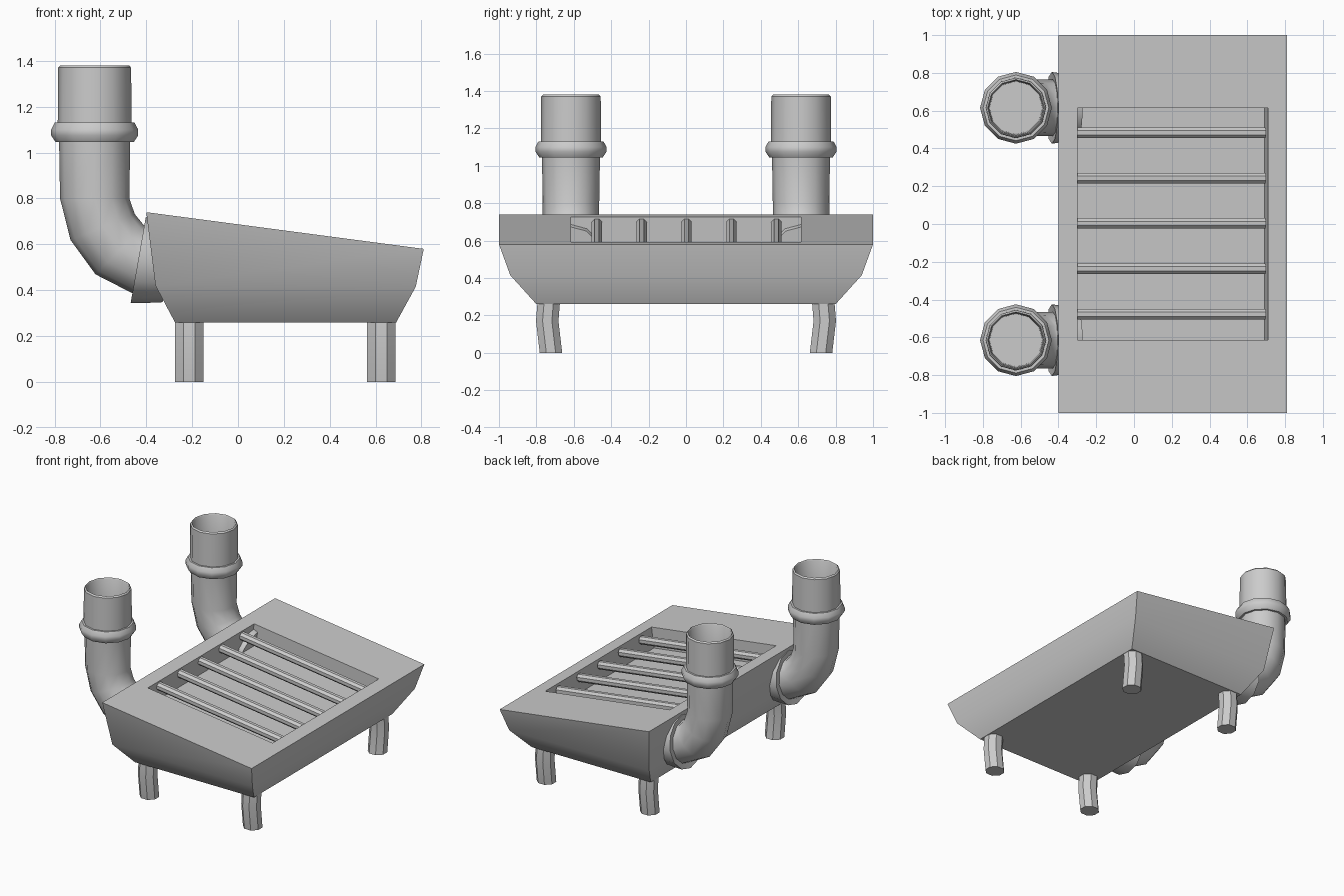
import bpy, bmesh, math
from mathutils import Vector

if "Cube" in bpy.data.objects:
    bpy.data.objects.remove(bpy.data.objects["Cube"])


def finish(bm, name, mirror_y=False, angle=35):
    bmesh.ops.recalc_face_normals(bm, faces=bm.faces[:])
    me = bpy.data.meshes.new(name)
    bm.to_mesh(me)
    bm.free()
    ob = bpy.data.objects.new(name, me)
    bpy.context.collection.objects.link(ob)
    if mirror_y:
        m = ob.modifiers.new("mirror", 'MIRROR')
        m.use_axis = (False, True, False)
    bpy.ops.object.select_all(action='DESELECT')
    bpy.context.view_layer.objects.active = ob
    ob.select_set(True)
    bpy.ops.object.shade_smooth_by_angle(angle=math.radians(angle))
    return ob


def bridge(bm, a, b):
    n = len(a)
    for i in range(n):
        bm.faces.new((a[i], a[(i + 1) % n], b[(i + 1) % n], b[i]))


def loft(rings, name, mirror_y=False, angle=35):
    bm = bmesh.new()
    loops = [[bm.verts.new(p) for p in r] for r in rings]
    for a, b in zip(loops, loops[1:]):
        bridge(bm, a, b)
    bm.faces.new(loops[0])
    bm.faces.new(loops[-1])
    return finish(bm, name, mirror_y, angle)


def rect(x0, x1, y, z0, z1):
    return [Vector(p) for p in ((x0, -y, z0), (x1, -y, z1), (x1, y, z1), (x0, y, z0))]


def top_z(x):
    return 0.74 - 0.16 * (x + 0.4) / 1.21


# Basin body with sloping top and a recess sunk along the slope normal
slope = Vector((0.131, 0, 0.991))
opening = rect(-0.30, 0.71, 0.615, top_z(-0.30), top_z(0.71))
floor = [p - slope * 0.15 for p in opening]
loft([rect(-0.275, 0.69, 0.80, 0.26, 0.26),
      rect(-0.36, 0.775, 0.94, 0.42, 0.415),
      rect(-0.40, 0.81, 1.0, 0.74, 0.58),
      opening, floor], "basin", angle=30)

# Grate bars following the slope
for i in range(5):
    y = 0.003 + (i - 2) * 0.24
    rings = []
    for x in (-0.305, 0.70):
        c = Vector((x, y, top_z(x))) - slope * 0.039
        ring = []
        for k in range(8):
            a = math.radians(22.5 + 45 * k)
            ring.append(c + Vector((0, 0.03 * math.cos(a), 0)) + slope * 0.03 * math.sin(a))
        rings.append(ring)
    loft(rings, f"grate_bar_{i + 1}", angle=30)

# Slightly bent octagonal legs
for name, x in (("back_legs", -0.2125), ("front_legs", 0.625)):
    rings = []
    for y, z in ((0.722, 0.0), (0.742, 0.17), (0.733, 0.28)):
        rings.append([(x + 0.067 * math.cos(math.radians(22.5 + 45 * k)),
                       y + 0.065 * math.sin(math.radians(22.5 + 45 * k)), z) for k in range(8)])
    loft(rings, name, mirror_y=True, angle=25)

# Elbow pipes: (centre x, centre z, tilt in degrees, radius)
PX = -0.625
stations = [
    (PX, 1.12, 0, 0.140), (PX, 1.37, 0, 0.144), (PX, 1.38, 0, 0.150),
    (PX, 1.37, 0, 0.159), (PX, 1.13, 0, 0.161), (PX, 1.13, 0, 0.174),
    (PX, 1.10, 0, 0.190), (PX, 1.075, 0, 0.190), (PX, 1.045, 0, 0.170),
    (PX, 1.045, 0, 0.155), (PX, 0.80, 0, 0.151), (-0.59, 0.675, 22, 0.151),
    (-0.515, 0.575, 45, 0.150), (-0.43, 0.532, 80, 0.150),
    (-0.435, 0.532, 80, 0.190), (-0.36, 0.520, 80, 0.178), (-0.30, 0.51, 80, 0.165),
]
rings = []
for cx, cz, tilt, r in stations:
    t = math.radians(tilt)
    u = Vector((math.cos(t), 0, math.sin(t)))
    c = Vector((cx, 0.615, cz))
    rings.append([c + u * r * math.cos(k * math.pi / 6) +
                  Vector((0, r * math.sin(k * math.pi / 6), 0)) for k in range(12)])
loft(rings, "elbow_pipes", mirror_y=True, angle=35)
